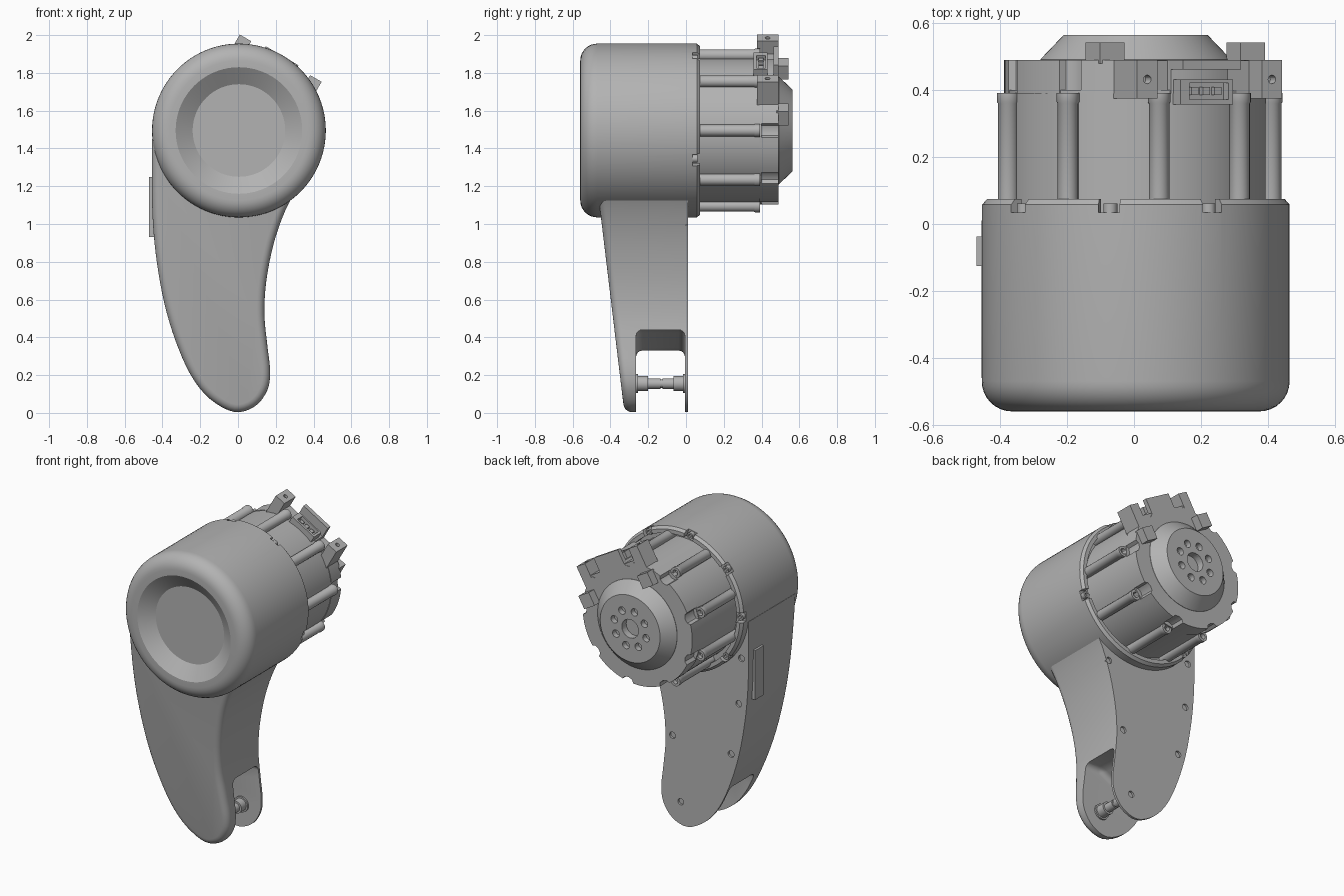
import bpy, bmesh
from math import sin, cos, pi, radians
from mathutils import Matrix, Vector

cube = bpy.data.objects.get("Cube")
if cube:
    bpy.data.objects.remove(cube)

grey = bpy.data.materials.new("grey metal")
grey.use_nodes = True
COL = (0.45, 0.45, 0.45, 1)
grey.diffuse_color = COL
grey.node_tree.nodes["Principled BSDF"].inputs["Base Color"].default_value = COL

CX, CZ = 0.005, 1.495          # main axis, running along y
TILT = radians(30)             # roll of the bracket group


def finish(name, bm):
    bmesh.ops.remove_doubles(bm, verts=bm.verts, dist=1e-5)
    bmesh.ops.recalc_face_normals(bm, faces=bm.faces)
    me = bpy.data.meshes.new(name)
    bm.to_mesh(me)
    bm.free()
    ob = bpy.data.objects.new(name, me)
    bpy.context.collection.objects.link(ob)
    me.materials.append(grey)
    return ob


def activate(ob):
    bpy.ops.object.select_all(action='DESELECT')
    ob.select_set(True)
    bpy.context.view_layer.objects.active = ob


def smooth(ob):
    activate(ob)
    bpy.ops.object.shade_smooth_by_angle(angle=radians(32))


def cut(ob, cutter):
    mod = ob.modifiers.new("cut", 'BOOLEAN')
    mod.operation, mod.solver, mod.object = 'DIFFERENCE', 'EXACT', cutter
    activate(ob)
    bpy.ops.object.modifier_apply(modifier=mod.name)
    bpy.data.objects.remove(cutter)


def lathe(name, profile, x=CX, z=CZ, steps=64):
    """Spin (radius, y) points about an axis along y."""
    bm = bmesh.new()
    vs = [bm.verts.new((x + r, y, z)) for r, y in profile]
    es = [bm.edges.new(p) for p in zip(vs, vs[1:])]
    bmesh.ops.spin(bm, geom=vs + es, cent=(x, 0, z), axis=(0, 1, 0),
                   angle=2 * pi, steps=steps)
    return finish(name, bm)


def prism(name, pts, y0, y1, bevel=0):
    """Extrude an (x, z) outline along y."""
    bm = bmesh.new()
    f = bm.faces.new([bm.verts.new((x, y0, z)) for x, z in pts])
    ext = bmesh.ops.extrude_face_region(bm, geom=[f])["geom"]
    bmesh.ops.translate(bm, vec=(0, y1 - y0, 0),
                        verts=[v for v in ext if isinstance(v, bmesh.types.BMVert)])
    if bevel:
        bmesh.ops.bevel(bm, geom=bm.edges[:], offset=bevel, segments=4,
                        profile=0.5, affect='EDGES')
    return finish(name, bm)


def rolled_box(name, u, v, y, angle=TILT):
    """Box in a frame rolled about the main axis; v points outward."""
    pts = [(CX + a * cos(angle) + b * sin(angle), CZ - a * sin(angle) + b * cos(angle))
           for a, b in ((u[0], v[0]), (u[1], v[0]), (u[1], v[1]), (u[0], v[1]))]
    return prism(name, pts, *y)


def cylinders(name, spots, r, y0, y1):
    """Several separate cylinders along y in one mesh."""
    bm = bmesh.new()
    for x, z in spots:
        m = Matrix.Translation((x, (y0 + y1) / 2, z)) @ Matrix.Rotation(pi / 2, 4, 'X')
        bmesh.ops.create_cone(bm, cap_ends=True, segments=20, radius1=r, radius2=r,
                              depth=y1 - y0, matrix=m)
    return finish(name, bm)


def polar(r, deg):
    return CX + r * cos(radians(deg)), CZ + r * sin(radians(deg))


# Drum housing with rounded front, dished face and open rear rim
R, EDGE, FRONT = 0.46, 0.09, -0.56
arc = [(R - EDGE + EDGE * sin(t * pi / 16), FRONT + EDGE - EDGE * cos(t * pi / 16))
       for t in range(9)]
drum = lathe("drum_housing", [(0, -0.5), (0.245, -0.5), (0.335, FRONT)] + arc +
             [(R, 0.058), (0.445, 0.075), (0.42, 0.075), (0.42, 0.03), (0, 0.03)], steps=96)
RIM = (100, 60, -20, 180, 220, 140)
for a in RIM:
    cut(drum, rolled_box("notch_cutter", (-0.032, 0.032), (0.41, 0.5), (0.035, 0.1),
                         radians(90 - a)))
smooth(drum)
for a in RIM:
    x, z = polar(0.436, a)
    smooth(lathe("rim_screw", [(0, 0.05), (0.01, 0.05), (0.01, 0.062), (0.021, 0.062),
                               (0.021, 0.03), (0, 0.03)], x, z, 16))

# Curved arm: smooth outline, sloping front, rounded front edge
KEYS = [(-0.455, 1.45), (-0.456, 1.2), (-0.45, 1.0), (-0.43, 0.8), (-0.39, 0.58),
        (-0.33, 0.38), (-0.25, 0.2), (-0.15, 0.075), (-0.02, 0.005), (0.09, 0.035),
        (0.155, 0.12), (0.17, 0.22), (0.155, 0.36), (0.14, 0.52), (0.15, 0.7),
        (0.19, 0.9), (0.25, 1.07), (0.32, 1.2), (0.4, 1.32)]


def spline(keys, n=4):
    k = [Vector(p) for p in [keys[0]] + keys + [keys[-1]]]
    out = []
    for a, b, c, d in zip(k, k[1:], k[2:], k[3:]):
        for i in range(n):
            t = i / n
            out.append(0.5 * (2 * b + (c - a) * t + (2 * a - 5 * b + 4 * c - d) * t * t
                              + (3 * b - a - 3 * c + d) * t ** 3))
    return out + [k[-1]]


line = spline(KEYS)
inward = []
for i in range(len(line)):
    d = (line[min(i + 1, len(line) - 1)] - line[max(i - 1, 0)]).normalized()
    inward.append(Vector((-d.y, d.x)))
FILLET = 0.04
bm = bmesh.new()
rings = [[bm.verts.new((p.x, 0.01, p.y)) for p in line]]
for s in range(6):
    t = s * pi / 10
    ring = []
    for p, nrm in zip(line, inward):
        q = p + nrm * FILLET * (1 - cos(t))
        ring.append(bm.verts.new((q.x, -0.326 - 0.12 * q.y + FILLET * (1 - sin(t)), q.y)))
    rings.append(ring)
for a, b in zip(rings, rings[1:]):
    for i in range(len(a)):
        j = (i + 1) % len(a)
        bm.faces.new((a[i], a[j], b[j], b[i]))
bm.faces.new(rings[0])
bm.faces.new(rings[-1])
arm = finish("arm", bm)
# Fork slot through the lower end
cut(arm, prism("slot_cutter", [(-0.6, -0.2), (0.4, -0.2), (0.4, 0.44), (0.04, 0.44),
                               (-0.16, 0.33), (-0.6, 0.33)], -0.265, -0.005, 0.035))
# Screw recesses in the rear face
cut(arm, cylinders("screw_cutter", [(0.03, 0.155), (0.09, 0.57), (-0.33, 0.56),
                                    (-0.385, 0.9), (-0.405, 1.2), (0.2, 1.0)],
                   0.021, -0.003, 0.05))
smooth(arm)

# Pin across the fork
smooth(lathe("fork_pin", [(0, -0.27), (0.05, -0.27), (0.05, -0.255), (0.04, -0.255),
                          (0.04, -0.2), (0.028, -0.2), (0.028, -0.135), (0.022, -0.135),
                          (0.022, -0.125), (0.028, -0.125), (0.028, -0.065), (0.04, -0.065),
                          (0.04, -0.015), (0.05, -0.015), (0.05, -0.003), (0, -0.003)],
             0.03, 0.155, 32))

# Thin plate on the outer side of the arm
prism("side_plate", [(-0.47, 0.93), (-0.44, 0.93), (-0.45, 1.25), (-0.47, 1.25)],
      -0.125, -0.038)

# Motor body with nine screw lobes and a scalloped end plate
smooth(lathe("motor_body", [(0, 0.02), (0.39, 0.02), (0.39, 0.4), (0, 0.4)]))
outline = []
for k in range(9):
    outline += [polar(r, 40 * k + a) for a, r in
                ((-5.5, 0.393), (-4, 0.372), (0, 0.364), (4, 0.372), (5.5, 0.393))]
    outline += [polar(0.393, 40 * k + a) for a in range(9, 33, 4)]
    x, z = polar(0.405, 40 * k)
    smooth(lathe("screw_lobe", [(0, 0.365), (0.018, 0.365), (0.018, 0.392), (0.034, 0.392),
                                (0.034, 0.365), (0.031, 0.36), (0.031, 0.02), (0, 0.02)],
                 x, z, 20))
smooth(prism("end_plate", outline, 0.39, 0.49))

# Conical hub with a ring of holes
hub = lathe("output_hub", [(0, 0.47), (0.285, 0.47), (0.285, 0.492), (0.215, 0.565), (0, 0.565)])
cut(hub, cylinders("bore_cutter", [(CX, CZ)], 0.06, 0.52, 0.6))
cut(hub, cylinders("ring_cutter", [polar(0.118, 45 * k + 15) for k in range(8)],
                   0.024, 0.53, 0.6))
smooth(hub)

# Mounting bracket: web, two tabs and two stop blocks
rolled_box("bracket_web", (-0.25, 0.25), (0.2, 0.365), (0.39, 0.488))
for s in (-1, 1):
    u = sorted((s * 0.18, s * 0.25))
    tab = rolled_box("bracket_tab", u, (0.3, 0.442), (0.375, 0.49))
    m = Matrix.Translation((CX, 0, CZ)) @ Matrix.Rotation(TILT, 4, 'Y') \
        @ Matrix.Translation((s * 0.215, 0.432, 0.44))
    bm = bmesh.new()
    bmesh.ops.create_cone(bm, cap_ends=True, segments=16, radius1=0.013, radius2=0.013,
                          depth=0.06, matrix=m)
    cut(tab, finish("tab_hole_cutter", bm))
    rolled_box("stop_block", sorted((s * 0.2, s * 0.285)), (0.195, 0.28), (0.48, 0.543))

# Connector socket between the tabs
rolled_box("connector_guard", (-0.1, 0.1), (0.35, 0.457), (0.462, 0.49))
socket = rolled_box("connector_socket", (-0.09, 0.09), (0.35, 0.425), (0.357, 0.432))
cut(socket, rolled_box("socket_cutter", (-0.06, 0.075), (0.395, 0.5), (0.372, 0.422)))
for k in range(3):
    c = -0.035 + 0.04 * k
    rolled_box("connector_pin", (c - 0.012, c + 0.012), (0.38, 0.415), (0.385, 0.409))
